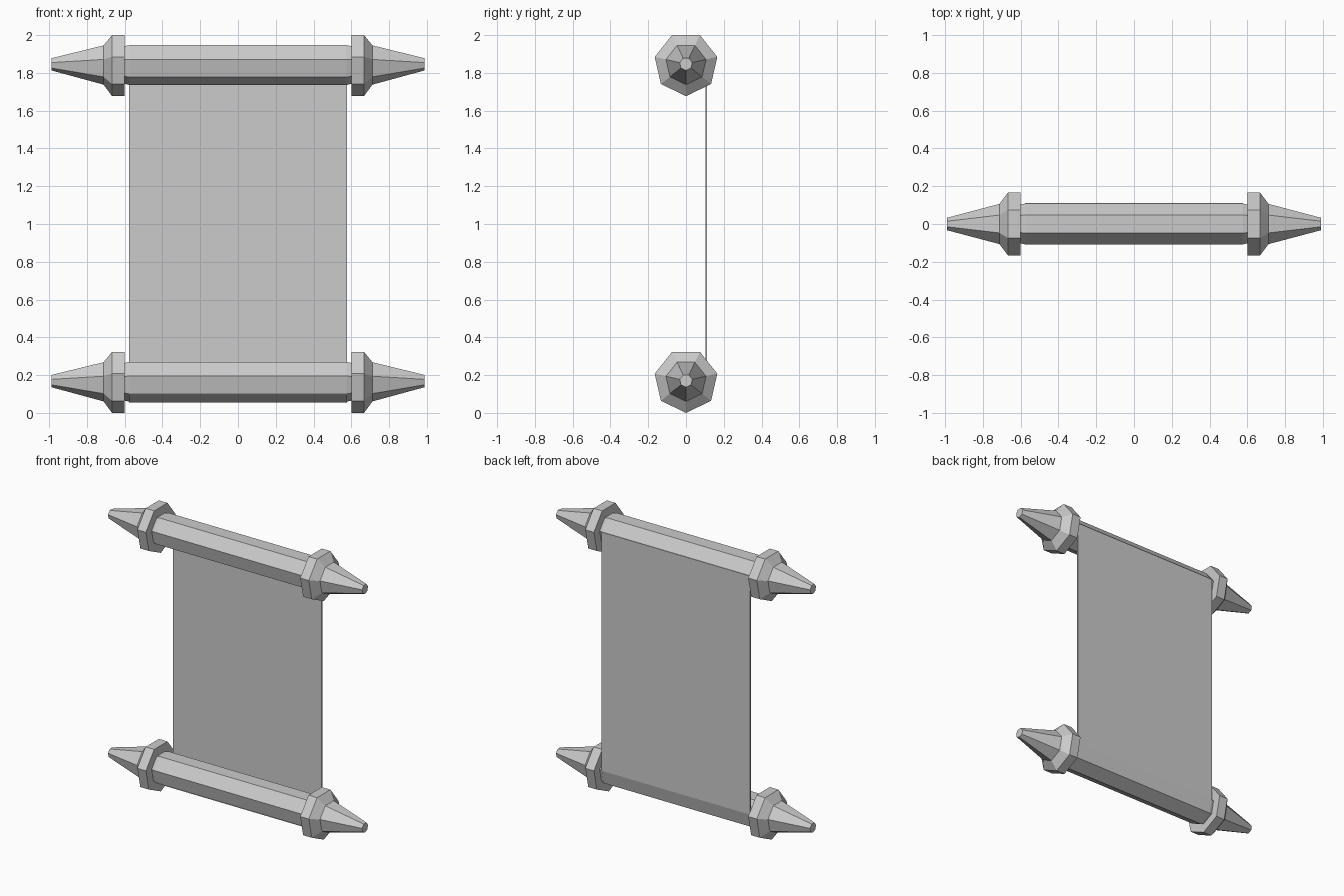
import bpy, bmesh
from math import sin, cos, pi

if "Cube" in bpy.data.objects:
    bpy.data.objects.remove(bpy.data.objects["Cube"])

SIDES = 7
ROLLERS = {"bottom": 0.17, "top": 1.847}   # roller axis heights


def corner(r, k):
    """Corner k of a heptagon with one corner pointing straight down."""
    a = 2 * pi * k / SIDES
    return r * sin(a), -r * cos(a)


def new_object(name, bm):
    bmesh.ops.recalc_face_normals(bm, faces=bm.faces)
    me = bpy.data.meshes.new(name)
    bm.to_mesh(me)
    bm.free()
    ob = bpy.data.objects.new(name, me)
    bpy.context.collection.objects.link(ob)
    return ob


def turned(name, profile, z):
    """Seven-sided solid along x from (x, radius) stations."""
    bm = bmesh.new()
    rings = []
    for x, r in profile:
        pts = [corner(r, k) for k in range(SIDES)]
        rings.append([bm.verts.new((x, y, z + dz)) for y, dz in pts])
    for a, b in zip(rings, rings[1:]):
        for k in range(SIDES):
            n = (k + 1) % SIDES
            bm.faces.new((a[k], a[n], b[n], b[k]))
    bm.faces.new(rings[0])
    bm.faces.new(rings[-1])
    return new_object(name, bm)


# Rods and pointed end caps
rod = [(-0.6, 0.105), (-0.575, 0.111), (0.575, 0.111), (0.6, 0.105)]
finial = [(0.6, 0.17), (0.667, 0.17), (0.712, 0.109), (0.988, 0.034)]
for side, z in ROLLERS.items():
    turned(side + "_rod", rod, z)
    turned(side + "_right_finial", finial, z)
    turned(side + "_left_finial", [(-x, r) for x, r in finial], z)

# Paper sheet: hangs down the back and tucks under the lower rod
path = []
zt, zb = ROLLERS["top"], ROLLERS["bottom"]
y, dz = corner(0.111, 2)
path.append((y, zt + dz))
for k in (2, 1, 0, -1):
    y, dz = corner(0.111, k)
    path.append((y, zb + dz))
bm = bmesh.new()
rows = [[bm.verts.new((x, y, z)) for x in (-0.577, 0.577)] for y, z in path]
for a, b in zip(rows, rows[1:]):
    bm.faces.new((a[0], a[1], b[1], b[0]))
paper = new_object("paper_sheet", bm)
mod = paper.modifiers.new("thickness", 'SOLIDIFY')
mod.thickness = 0.008
mod.offset = 0
